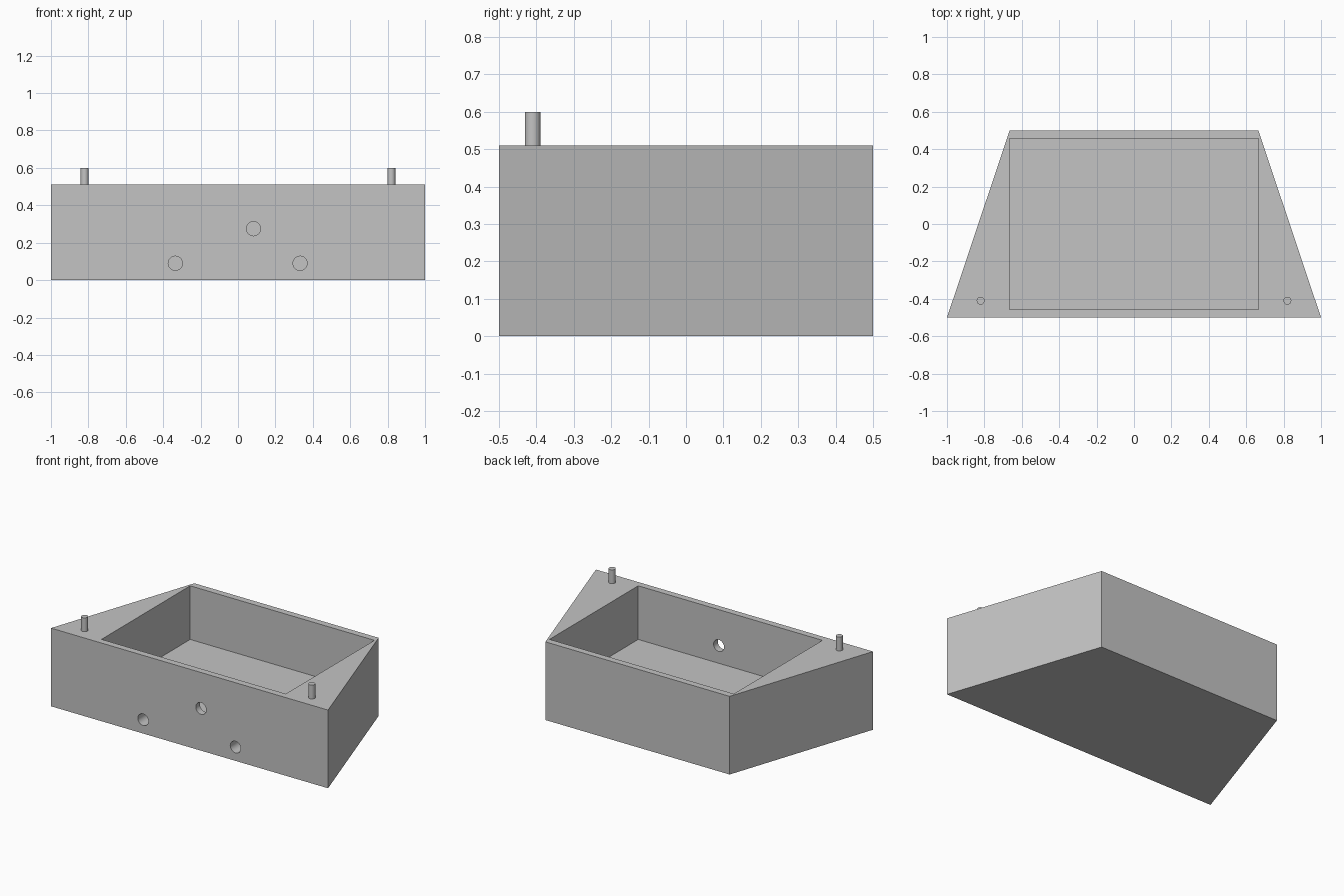
import bpy
import bmesh
import math
from mathutils import Matrix

default = bpy.data.objects.get("Cube")
if default:
    bpy.data.objects.remove(default, do_unlink=True)

HEIGHT = 0.51
FLOOR = 0.16

grey = bpy.data.materials.new("plain grey")
grey.use_nodes = True
colour = (0.55, 0.55, 0.55, 1)
grey.diffuse_color = colour
grey.node_tree.nodes["Principled BSDF"].inputs["Base Color"].default_value = colour


def make_object(name, bm):
    bmesh.ops.recalc_face_normals(bm, faces=bm.faces)
    mesh = bpy.data.meshes.new(name)
    bm.to_mesh(mesh)
    bm.free()
    mesh.materials.append(grey)
    obj = bpy.data.objects.new(name, mesh)
    bpy.context.collection.objects.link(obj)
    return obj


def prism(name, outline, bottom, top):
    bm = bmesh.new()
    face = bm.faces.new([bm.verts.new((x, y, bottom)) for x, y in outline])
    result = bmesh.ops.extrude_face_region(bm, geom=[face])
    verts = [v for v in result["geom"] if isinstance(v, bmesh.types.BMVert)]
    bmesh.ops.translate(bm, verts=verts, vec=(0, 0, top - bottom))
    return make_object(name, bm)


def cylinder(name, radius, length, centre, along_y=False):
    bm = bmesh.new()
    turn = Matrix.Rotation(math.pi / 2, 4, "X") if along_y else Matrix()
    bmesh.ops.create_cone(bm, cap_ends=True, segments=32, radius1=radius,
                          radius2=radius, depth=length,
                          matrix=Matrix.Translation(centre) @ turn)
    return make_object(name, bm)


def smooth(obj):
    bpy.ops.object.select_all(action="DESELECT")
    obj.select_set(True)
    bpy.context.view_layer.objects.active = obj
    bpy.ops.object.shade_smooth_by_angle(angle=math.radians(30))


def cut(obj, cutter):
    cutter.hide_render = True
    mod = obj.modifiers.new("cut", "BOOLEAN")
    mod.operation = "DIFFERENCE"
    mod.solver = "EXACT"
    mod.object = cutter
    bpy.context.view_layer.objects.active = obj
    bpy.ops.object.modifier_apply(modifier=mod.name)
    bpy.data.objects.remove(cutter, do_unlink=True)


# Tapered box, wide at the front
body = prism("box_body", [(-1, -0.5), (1, -0.5), (0.665, 0.5), (-0.665, 0.5)], 0, HEIGHT)

# Rectangular open compartment
cut(body, prism("compartment_cutter",
                [(-0.665, -0.457), (0.665, -0.457), (0.665, 0.457), (-0.665, 0.457)],
                FLOOR, HEIGHT + 0.1))

# Round holes in the front: one into the compartment, two below its floor
for x, z in [(0.083, 0.275), (-0.335, 0.09), (0.332, 0.09)]:
    cut(body, cylinder("hole_cutter", 0.038, 0.3, (x, -0.5, z), along_y=True))
smooth(body)

# Upright pegs on the front corners
for side, x in [("left", 0.82), ("right", -0.82)]:
    peg = cylinder(side + "_peg", 0.021, 0.11, (x, -0.41, HEIGHT + 0.035))
    smooth(peg)
